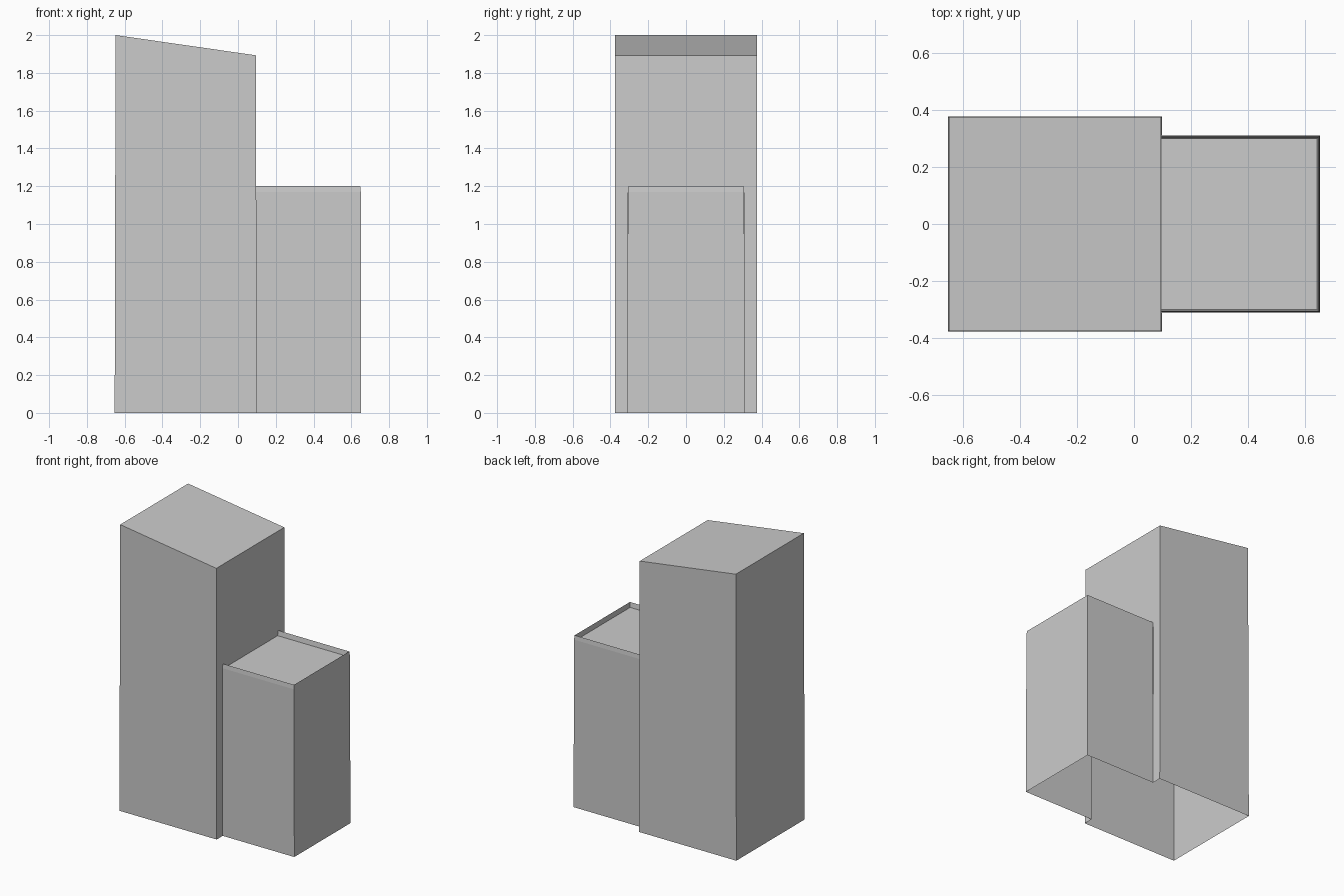
import bpy, bmesh

if "Cube" in bpy.data.objects:
    bpy.data.objects.remove(bpy.data.objects["Cube"])


def make_object(name, bm):
    mesh = bpy.data.meshes.new(name)
    bm.to_mesh(mesh)
    bm.free()
    obj = bpy.data.objects.new(name, mesh)
    bpy.context.collection.objects.link(obj)
    return obj


def ring(bm, points):
    return [bm.verts.new(p) for p in points]


# Tall tower: slightly tapering shell, open below, sloped roof
x0, x1, half = -0.653, 0.099, 0.377        # footprint
tx0, tx1, thalf = -0.648, 0.095, 0.375     # top outline
join_half, join_z = 0.31, 1.165            # opening into the low block

bm = bmesh.new()
low = ring(bm, [(x0, -half, 0), (x1, -half, 0), (x1, half, 0), (x0, half, 0)])
top = ring(bm, [(tx0, -thalf, 2.0), (tx1, -thalf, 1.893),
                (tx1, thalf, 1.893), (tx0, thalf, 2.0)])
for i in (0, 2, 3):
    j = (i + 1) % 4
    bm.faces.new((low[i], low[j], top[j], top[i]))
bm.faces.new(top)
# Wall towards the low block, with the passage left open
xj = x1 + (tx1 - x1) * join_z / 1.893
hole = ring(bm, [(x1, -join_half, 0), (xj, -join_half, join_z),
                 (xj, join_half, join_z), (x1, join_half, 0)])
bm.faces.new((low[1], hole[0], hole[1], top[1]))
bm.faces.new((hole[1], hole[2], top[2], top[1]))
bm.faces.new((hole[3], low[2], top[2], hole[2]))
make_object("tall_tower", bm)

# Low block: three walls, thin tapered rim and recessed flat roof
bm = bmesh.new()
levels = [(0, 0), (0.002, 1.17), (0.005, 1.2), (0.010, 1.165)]   # inset, height
rings = []
for inset, z in levels:
    y, xe = join_half - inset, 0.652 - inset
    xs = x1 + (tx1 - x1) * z / 1.893
    rings.append(ring(bm, [(xs, -y, z), (xe, -y, z), (xe, y, z), (xs, y, z)]))
for a, b in zip(rings, rings[1:]):
    for i in range(3):
        bm.faces.new((a[i], a[i + 1], b[i + 1], b[i]))
bm.faces.new(rings[-1])
make_object("low_block", bm)
